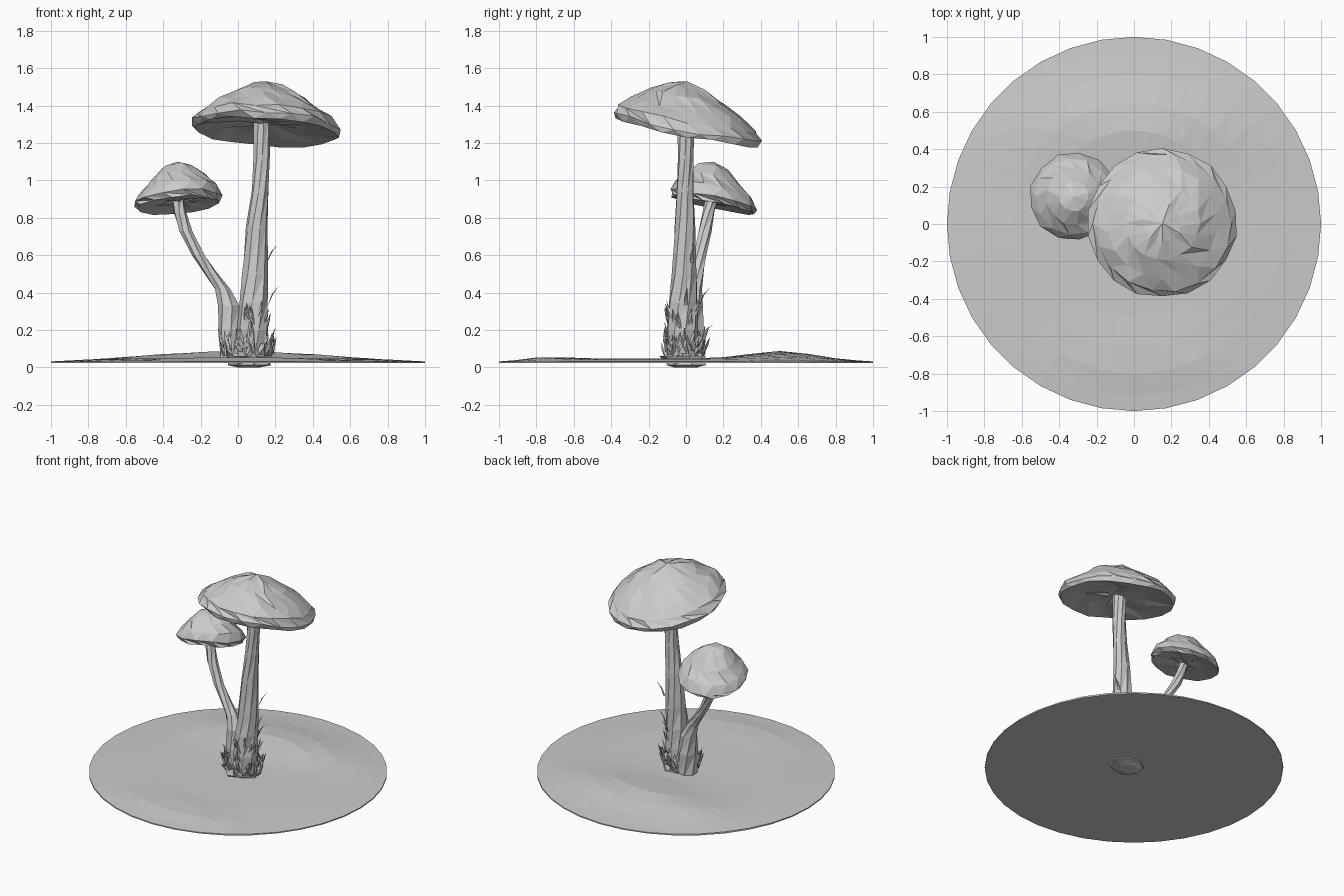
import bpy, bmesh, math, random
from mathutils import Vector

if "Cube" in bpy.data.objects:
    bpy.data.objects.remove(bpy.data.objects["Cube"])

random.seed(4)


def make_object(name, bm):
    bmesh.ops.recalc_face_normals(bm, faces=bm.faces[:])
    me = bpy.data.meshes.new(name)
    bm.to_mesh(me)
    bm.free()
    ob = bpy.data.objects.new(name, me)
    bpy.context.collection.objects.link(ob)
    return ob


def skin_rings(bm, rings, cap_start=True, cap_end=True):
    """Join vertex rings; a ring of one vertex is a pole."""
    for a, b in zip(rings, rings[1:]):
        n = max(len(a), len(b))
        for i in range(n):
            j = (i + 1) % n
            if len(a) == 1:
                bm.faces.new((a[0], b[i], b[j]))
            elif len(b) == 1:
                bm.faces.new((a[i], a[j], b[0]))
            else:
                bm.faces.new((a[i], a[j], b[j]))
                bm.faces.new((a[i], b[j], b[i]))
    for ring, cap in ((rings[0], cap_start), (rings[-1], cap_end)):
        if cap and len(ring) > 2:
            bm.faces.new(ring)


def cap(name, centre, profile, slope, sides, jitter):
    """Lathed, sheared, slightly crumpled mushroom cap."""
    bm = bmesh.new()
    rings = []
    for k, (r, h) in enumerate(profile):
        ring = []
        for i in range(1 if r == 0 else sides):
            a = math.tau * (i + 0.5 * (k % 2)) / sides
            rr = r + (random.uniform(-jitter, jitter * 0.4) if r else 0)
            x, y = rr * math.cos(a), rr * math.sin(a)
            dz = random.uniform(-jitter, jitter) if r else 0
            z = h + dz + slope[0] * x + slope[1] * y
            ring.append(bm.verts.new(Vector((x, y, z)) + Vector(centre)))
        rings.append(ring)
    skin_rings(bm, rings)
    return make_object(name, bm)


def stem(name, path, sides, jitter):
    """Tapered tube through (x, y, z, radius) points."""
    bm = bmesh.new()
    rings = []
    for k, (x, y, z, r) in enumerate(path):
        ring = []
        for i in range(sides):
            a = math.tau * (i + 0.3 * k) / sides
            rr = r * (1 + random.uniform(-jitter, jitter))
            ring.append(bm.verts.new((x + rr * math.cos(a), y + rr * math.sin(a), z)))
        rings.append(ring)
    skin_rings(bm, rings)
    return make_object(name, bm)


# Ground: shallow disc with a low mound behind and a faint one in front
def ground_height(x, y):
    fade = min(1, (1 - math.hypot(x, y)) / 0.3)
    mound = 0.04 * math.exp(-(x / 0.55) ** 2 - ((y - 0.5) / 0.22) ** 2)
    ridge = 0.012 * math.exp(-(x / 0.5) ** 2 - ((y + 0.75) / 0.12) ** 2)
    return 0.032 + 0.016 * fade + mound + ridge


bm = bmesh.new()
rings = [[bm.verts.new((0, 0, 0.048))]]
for r in (0.2, 0.35, 0.5, 0.65, 0.8, 0.92, 1.0):
    pts = [(r * math.cos(math.tau * i / 36), r * math.sin(math.tau * i / 36)) for i in range(36)]
    rings.append([bm.verts.new((x, y, ground_height(x, y))) for x, y in pts])
rings.append([bm.verts.new((v.co.x, v.co.y, 0.024)) for v in rings[-1]])
skin_rings(bm, rings)
make_object("ground", bm)

# Caps
cap("large_cap", (0.152, 0.005, 1.26),
    [(0, 0.27), (0.1, 0.24), (0.2, 0.195), (0.3, 0.13), (0.37, 0.075), (0.40, 0.03),
     (0.385, 0.0), (0.22, 0.025), (0.06, 0.04)], (-0.06, -0.2), 18, 0.01)
cap("small_cap", (-0.322, 0.146, 0.865),
    [(0, 0.235), (0.08, 0.205), (0.15, 0.145), (0.21, 0.085), (0.238, 0.03),
     (0.225, 0.0), (0.12, 0.015), (0.035, 0.02)], (0.09, -0.22), 13, 0.008)

# Stems
stem("large_stem",
     [(0.07, -0.02, 0.03, 0.08), (0.08, -0.02, 0.2, 0.085), (0.085, -0.015, 0.35, 0.08),
      (0.092, -0.01, 0.5, 0.07), (0.10, -0.005, 0.75, 0.057), (0.12, -0.005, 0.95, 0.047),
      (0.128, 0, 1.12, 0.044), (0.127, 0, 1.33, 0.045)], 9, 0.06)
stem("small_stem",
     [(-0.03, 0.03, 0.03, 0.07), (-0.04, 0.03, 0.2, 0.068), (-0.05, 0.035, 0.33, 0.058),
      (-0.085, 0.045, 0.42, 0.042), (-0.15, 0.06, 0.51, 0.036), (-0.21, 0.075, 0.6, 0.036),
      (-0.28, 0.1, 0.73, 0.036), (-0.31, 0.12, 0.83, 0.033), (-0.325, 0.14, 0.91, 0.034)], 7, 0.06)

# Root plug poking below the ground
stem("root_plug", [(0.055, 0, 0.0, 0.06), (0.055, 0, 0.012, 0.11), (0.055, -0.01, 0.06, 0.12)], 8, 0.15)


# Ragged scales and blades around the foot
def blade(bm, p, out, height, width, lean):
    side = Vector((-out.y, out.x, 0)) * width
    mid = p + out * lean * 0.35 + Vector((0, 0, height * 0.55))
    tip = p + out * lean + Vector((0, 0, height))
    a, b = bm.verts.new(p - side), bm.verts.new(p + side)
    c, d = bm.verts.new(mid - side * 0.8), bm.verts.new(mid + side * 0.6)
    t = bm.verts.new(tip)
    ridge = bm.verts.new(mid + out * width * 0.6)
    for f in ((a, b, ridge), (a, ridge, c), (b, d, ridge), (c, ridge, t), (ridge, d, t)):
        bm.faces.new(f)


bm = bmesh.new()
for i in range(64):
    a = math.tau * i / 64 * 3 + random.uniform(-0.1, 0.1)
    out = Vector((math.cos(a), math.sin(a), 0))
    r = random.uniform(0.85, 1.05)
    z = random.uniform(0.05, 0.12)
    p = Vector((0.05 + 0.135 * r * out.x, -0.01 + 0.1 * r * out.y, z))
    blade(bm, p, out, random.uniform(0.05, 0.12), random.uniform(0.012, 0.026), random.uniform(-0.02, 0.04))
# Scales hugging the large stem higher up
for i in range(12):
    a = random.uniform(-2.2, 2.2)
    out = Vector((math.cos(a), math.sin(a), 0))
    p = Vector((0.08, -0.018, random.uniform(0.15, 0.3))) + out * 0.078
    blade(bm, p, out, random.uniform(0.06, 0.1), 0.014, 0.02)
# Stray tall slivers
for x, y, z, a, h in ((0.155, 0.03, 0.56, 0.2, 0.1), (0.16, 0.0, 0.33, 0.1, 0.11),
                      (0.1, 0.07, 0.33, 1.4, 0.1), (0.1, 0.09, 0.18, 1.5, 0.05)):
    blade(bm, Vector((x, y, z)), Vector((math.cos(a), math.sin(a), 0)), h, 0.01, 0.06)
make_object("foot_scales", bm)
